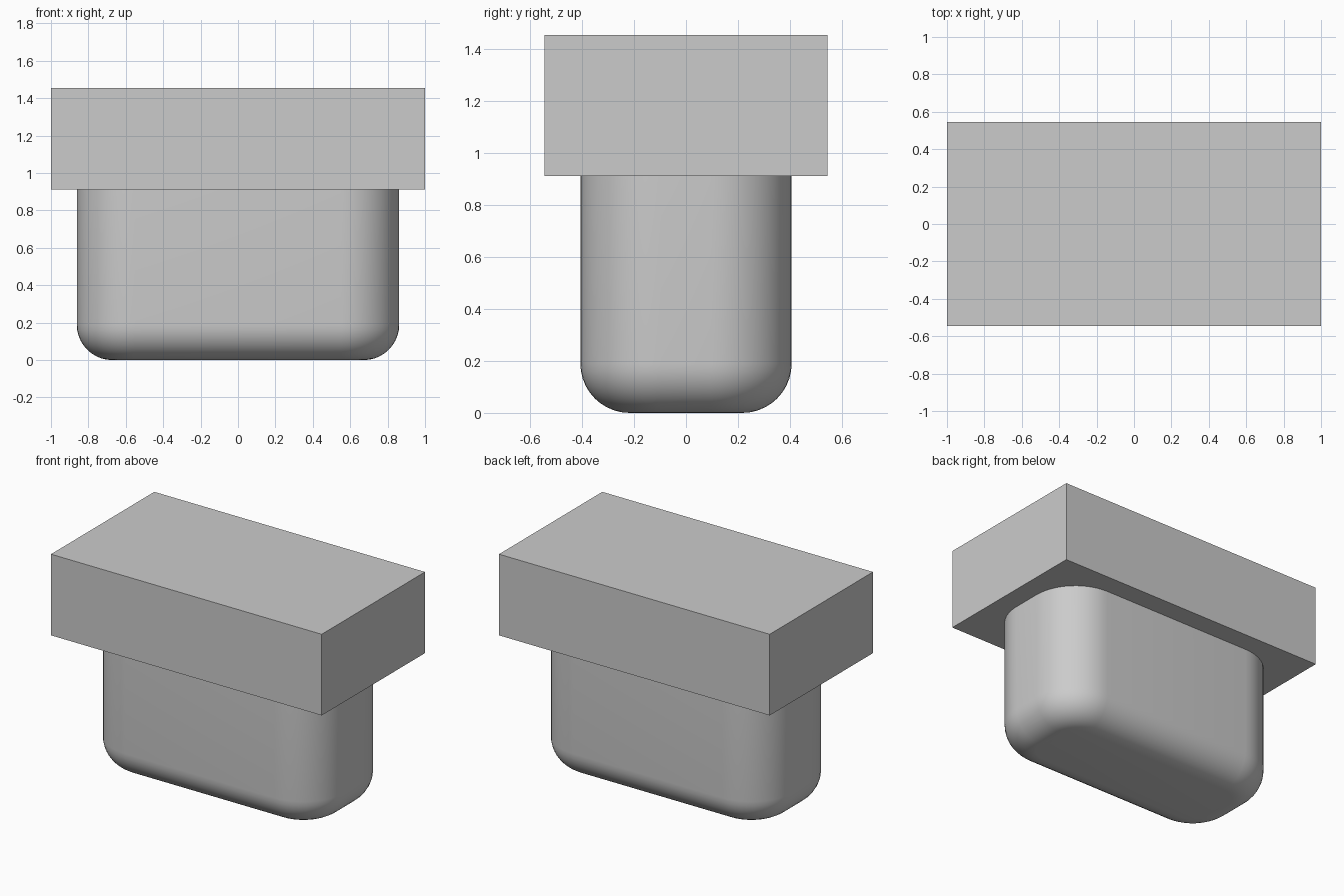
import bpy, bmesh
from math import sin, cos, pi

cube = bpy.data.objects.get("Cube")
if cube:
    bpy.data.objects.remove(cube, do_unlink=True)

grey = bpy.data.materials.new("plain grey")
grey.use_nodes = True
grey.diffuse_color = (0.6, 0.6, 0.6, 1)
grey.node_tree.nodes["Principled BSDF"].inputs["Base Color"].default_value = (0.6, 0.6, 0.6, 1)


def finish(bm, name):
    bmesh.ops.recalc_face_normals(bm, faces=bm.faces)
    mesh = bpy.data.meshes.new(name)
    bm.to_mesh(mesh)
    bm.free()
    mesh.materials.append(grey)
    obj = bpy.data.objects.new(name, mesh)
    bpy.context.collection.objects.link(obj)
    return obj


def rounded_ring(bm, half_x, half_y, radius, z, steps=12):
    """One horizontal loop with four rounded corners."""
    ring = []
    for corner, (sx, sy) in enumerate([(1, 1), (-1, 1), (-1, -1), (1, -1)]):
        for i in range(steps + 1):
            a = (corner + i / steps) * pi / 2
            ring.append(bm.verts.new((sx * (half_x - radius) + radius * cos(a),
                                      sy * (half_y - radius) + radius * sin(a), z)))
    return ring


# Square-edged block on top
bm = bmesh.new()
bmesh.ops.create_cube(bm, size=1)
for v in bm.verts:
    v.co = (v.co.x * 2, v.co.y * 1.09, v.co.z * 0.542 + 1.184)
finish(bm, "top_block")

# Rounded lower body with a filleted bottom edge
half_x, half_y, corner, fillet, steps = 0.862, 0.407, 0.31, 0.19, 10
bm = bmesh.new()
rings = []
for i in range(steps + 1):
    a = i / steps * pi / 2
    inset = fillet * (1 - sin(a))
    rings.append(rounded_ring(bm, half_x - inset, half_y - inset,
                              corner - inset, fillet * (1 - cos(a))))
rings.append(rounded_ring(bm, half_x, half_y, corner, 0.913))
for low, high in zip(rings, rings[1:]):
    n = len(low)
    for i in range(n):
        j = (i + 1) % n
        bm.faces.new((low[i], low[j], high[j], high[i]))
bm.faces.new(rings[0])
bm.faces.new(rings[-1])
body = finish(bm, "lower_body")
bpy.context.view_layer.objects.active = body
body.select_set(True)
bpy.ops.object.shade_smooth_by_angle()
